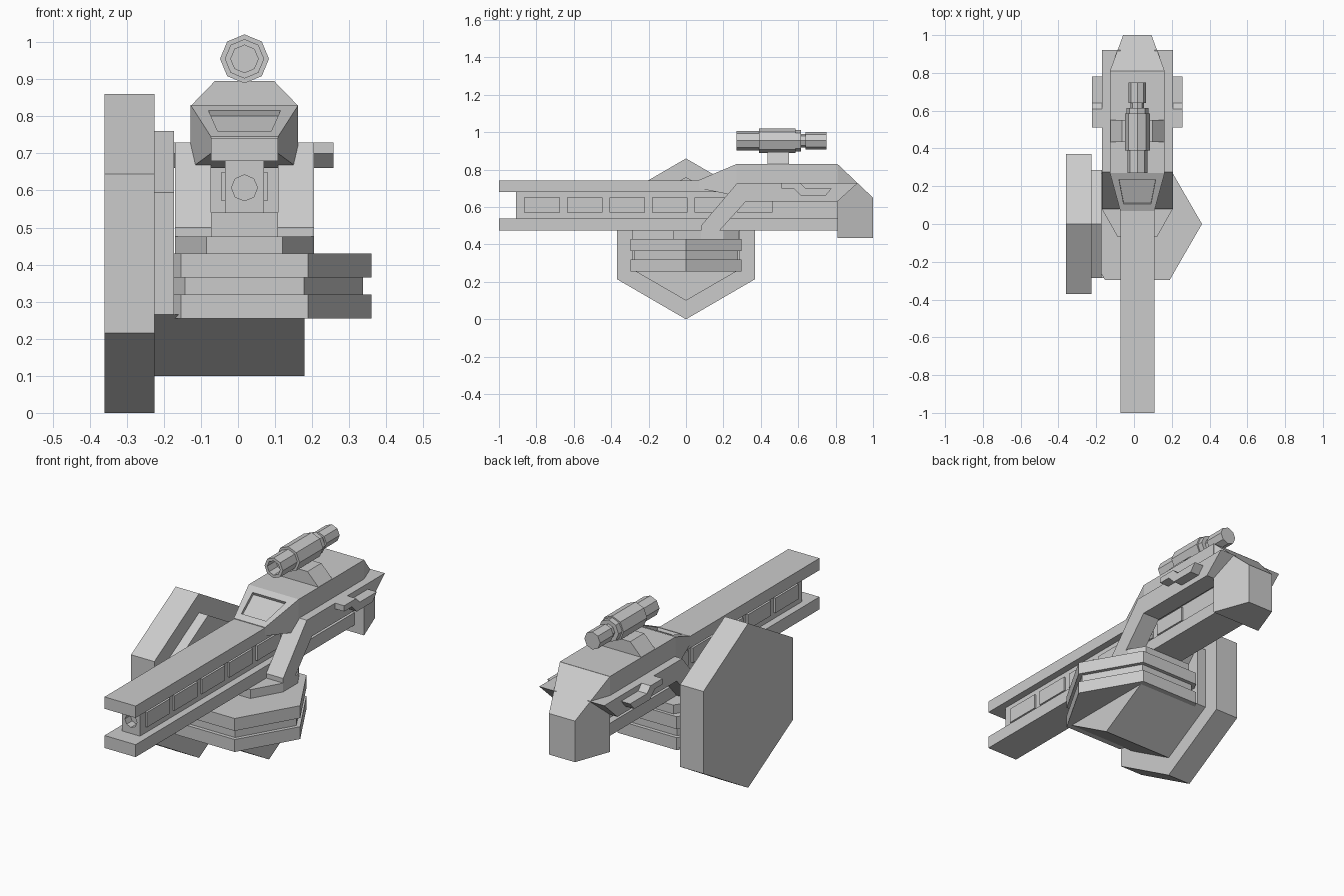
import bpy, bmesh, math
from mathutils import Vector

if "Cube" in bpy.data.objects:
    bpy.data.objects.remove(bpy.data.objects["Cube"])

CX = 0.0175  # centre line of the gun


def finish(name, bm):
    bmesh.ops.recalc_face_normals(bm, faces=bm.faces[:])
    me = bpy.data.meshes.new(name)
    bm.to_mesh(me)
    bm.free()
    ob = bpy.data.objects.new(name, me)
    bpy.context.collection.objects.link(ob)
    return ob


def loft(name, rings):
    """Skin a list of equally long point rings and cap both ends."""
    bm = bmesh.new()
    vs = [[bm.verts.new(p) for p in r] for r in rings]
    n = len(vs[0])
    for a, b in zip(vs, vs[1:]):
        for i in range(n):
            bm.faces.new((a[i], a[(i + 1) % n], b[(i + 1) % n], b[i]))
    bm.faces.new(vs[0][::-1])
    bm.faces.new(vs[-1])
    return finish(name, bm)


def side_prism(name, profile, x0, x1):
    return loft(name, [[(x, y, z) for y, z in profile] for x in (x0, x1)])


def plan_prism(name, outline, z0, z1):
    return loft(name, [[(x, y, z) for x, y in outline] for z in (z0, z1)])


def box(name, hx, y0, y1, z0, z1):
    return side_prism(name, [(y0, z0), (y1, z0), (y1, z1), (y0, z1)], CX - hx, CX + hx)


def hexagon(r):
    return [(CX + r * math.cos(i * math.pi / 3), r * math.sin(i * math.pi / 3)) for i in range(6)]


def tube(name, z, stations):
    """Eight-sided lathe along y from (y, radius) stations."""
    return loft(name, [[(CX + r * math.cos(i * math.pi / 4), y, z + r * math.sin(i * math.pi / 4))
                        for i in range(8)] for y, r in stations])


def cut(target, cutter):
    cutter.hide_render = True
    cutter.hide_viewport = True
    m = target.modifiers.new("cut", 'BOOLEAN')
    m.object = cutter
    m.operation = 'DIFFERENCE'
    m.solver = 'EXACT'


# side shield with raised inner plate
side_prism("side_shield", [(0, 0), (.37, .215), (.37, .645), (0, .86), (-.37, .645), (-.37, .215)],
           -.36, -.225)
side_prism("shield_inner_plate", [(0, .1), (.285, .265), (.285, .595), (0, .76), (-.285, .595), (-.285, .265)],
           -.228, -.173)

# keel wedge under the turntable
side_prism("keel_wedge", [(0, .1), (.285, .265), (-.285, .265)], -.175, .18)


# turntable: hexagons trimmed where they meet the shield
def trimmed_hex(r):
    pts = hexagon(r)
    lim = -.22
    y = (lim - (CX - r)) * math.sqrt(3)
    return pts[:3] + [(lim, y), (lim, -y)] + pts[4:]


for name, r, z0, z1 in (("turntable_lower", .3425, .255, .32), ("turntable_groove", .32, .32, .365),
                        ("turntable_upper", .3425, .365, .43)):
    plan_prism(name, trimmed_hex(r), z0, z1)
plan_prism("turntable_neck", [(CX + x, y) for x, y in
           ((-.103, -.07), (.103, -.07), (.188, .08), (.188, .2), (.14, .28), (-.14, .28), (-.188, .2), (-.188, .08))],
           .43, .476)

# twin rails and the barrel between them
box("upper_rail", .09, -1, .3, .68, .742)
box("lower_rail", .09, -1, .82, .475, .54)
barrel = box("barrel", .0525, -.91, .82, .54, .68)
cut(barrel, tube("bore_cutter", .607, [(-.95, .035), (-.75, .035)]))
for i in range(6):
    y = -.865 + i * .2275
    box("barrel_panel", .0625, y, y + .19, .572, .65)

# yoke arms and side pods on both sides
arm = [(.08, .475), (.18, .475), (.32, .63), (.81, .63), (.92, .73), (.275, .73), (.08, .5)]
pod = [(.51, .73), (.51, .70), (.575, .70), (.615, .66), (.745, .66), (.78, .70), (.64, .70), (.61, .73)]
for side in (-1, 1):
    side_prism("yoke_arm", arm, CX + side * .09, CX + side * .188)
    side_prism("side_pod", pod, CX + side * .187, CX + side * .24)


# housing with tapered nose
def section(y, hx, z0, z1):
    return [(CX - hx, y, z0), (CX + hx, y, z0), (CX + hx, y, z1), (CX - hx, y, z1)]


housing = loft("housing", [section(.07, .0905, .70, .745), section(.27, .145, .66, .83),
                           section(.811, .145, .66, .83)])

# recessed window in the nose slope
n = Vector((0, -.085, .2)).normalized()
window = [Vector((CX + x, y, .745 + (y - .07) * .425)) for x, y in
          ((-.072, .105), (.072, .105), (.097, .235), (-.097, .235))]
cut(housing, loft("window_cutter", [[p - n * .015 for p in window], [p + n * .03 for p in window]]))

# rear stock block
loft("stock_block", [section(.81, .145, .435, .83), section(1, .075, .435, .65)])

# scope mount and scope
loft("scope_mount", [[(CX + x, y, z) for x, z in ((-.145, .828), (.145, .828), (.08, .895), (-.08, .895))]
                     for y in (.435, .55)])
scope = tube("scope", .955, [(.27, .053), (.39, .053), (.39, .066), (.585, .066), (.585, .058), (.615, .058),
                             (.615, .036), (.64, .036), (.64, .046), (.75, .046)])
cut(scope, tube("scope_cutter", .955, [(.25, .037), (.34, .037)]))
